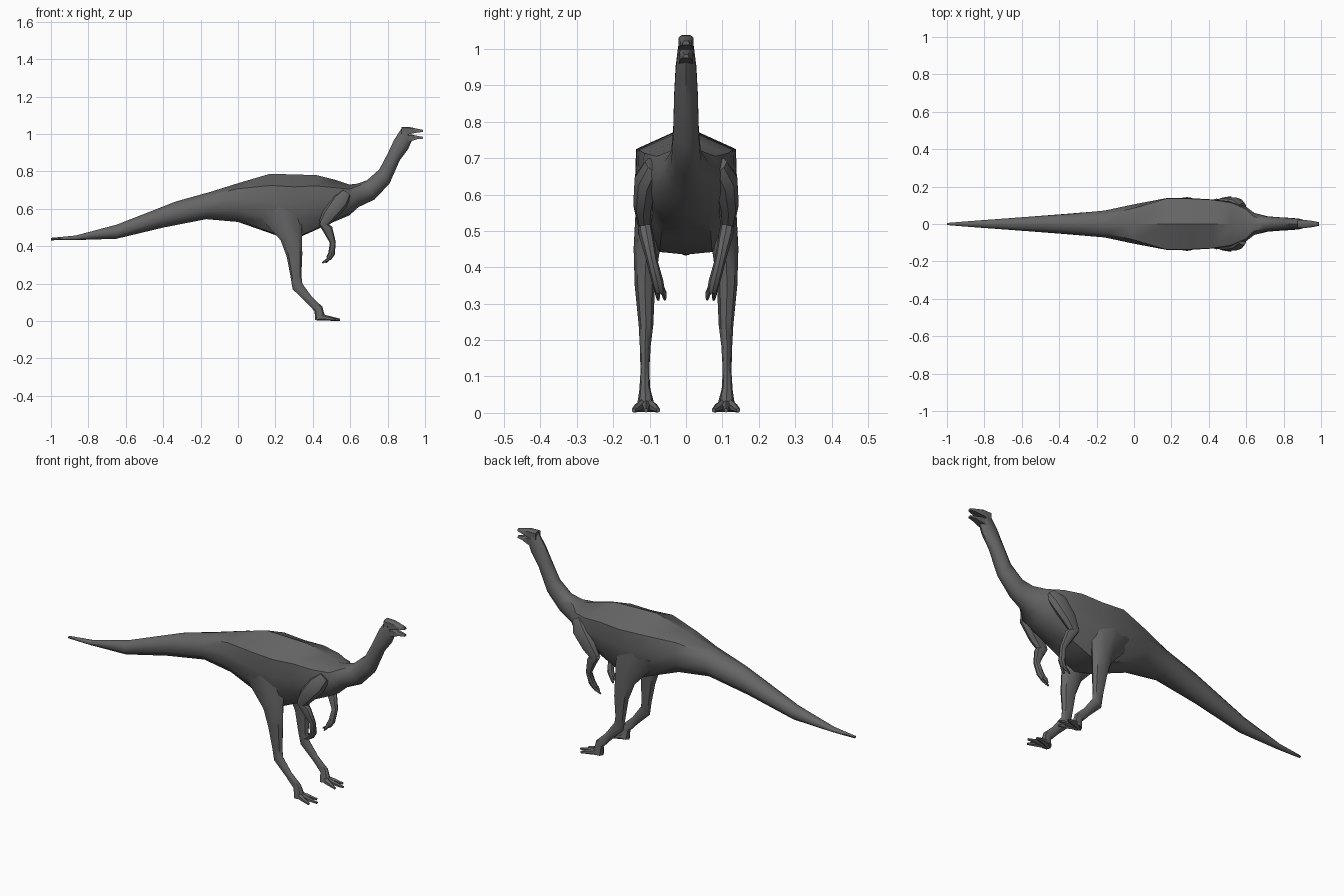
import bpy, bmesh, math
from mathutils import Vector

skin = bpy.data.materials.new("dark grey skin")
skin.diffuse_color = (0.13, 0.13, 0.13, 1)


def loft(name, rings, angle=40):
    """Skin a list of equal-length point rings and cap both ends."""
    bm = bmesh.new()
    loops = [[bm.verts.new(p) for p in r] for r in rings]
    n = len(loops[0])
    for a, b in zip(loops, loops[1:]):
        for i in range(n):
            j = (i + 1) % n
            bm.faces.new((a[i], a[j], b[j], b[i]))
    bm.faces.new(loops[0])
    bm.faces.new(loops[-1])
    bmesh.ops.recalc_face_normals(bm, faces=bm.faces)
    me = bpy.data.meshes.new(name)
    bm.to_mesh(me)
    bm.free()
    me.materials.append(skin)
    ob = bpy.data.objects.new(name, me)
    bpy.context.collection.objects.link(ob)
    bpy.ops.object.select_all(action='DESELECT')
    bpy.context.view_layer.objects.active = ob
    ob.select_set(True)
    bpy.ops.object.shade_smooth_by_angle(angle=math.radians(angle))
    return ob


def tube(name, path, side, n=8):
    """Path of (x, y, z, radius in profile, radius across), y times side."""
    pts = [Vector((p[0], p[1] * side, p[2])) for p in path]
    rings = []
    for i, p in enumerate(pts):
        a, b = pts[max(i - 1, 0)], pts[min(i + 1, len(pts) - 1)]
        t = (b - a).normalized()
        u = t.cross(Vector((0, 1, 0))).normalized()
        v = u.cross(t).normalized()
        ra, rb = path[i][3:]
        rings.append([p + u * ra * math.cos(k * math.tau / n)
                      + v * rb * math.sin(k * math.tau / n) for k in range(n)])
    return loft(name, rings)


# half cross-sections as (depth from top, width): round tail, boxy trunk
ROUND = [(0, 0), (.095, .59), (.345, .95), (.655, .95), (.905, .59), (1, 0)]
BOXY = [(0, 0), (.19, .98), (.45, 1.0), (.75, .88), (.98, .52), (1, 0)]


def section(xt, zt, xb, zb, w, k):
    half = []
    for (t0, w0), (t1, w1) in zip(ROUND, BOXY):
        t, f = t0 + (t1 - t0) * k, (w0 + (w1 - w0) * k) * w
        half.append((xt + (xb - xt) * t, f, zt + (zb - zt) * t))
    return half + [(x, -y, z) for x, y, z in half[-2:0:-1]]


# tail, trunk, neck and skull: top x z, bottom x z, half width, boxiness
body = [
    (-1.0, .445, -1.0, .432, .006, 0), (-.87, .457, -.87, .433, .017, 0),
    (-.65, .515, -.65, .44, .034, 0), (-.33, .64, -.40, .50, .056, 0),
    (-.15, .69, -.17, .545, .075, .15), (0, .737, 0, .53, .108, .5),
    (.17, .787, .20, .46, .140, 1), (.30, .784, .30, .435, .138, 1),
    (.42, .78, .40, .48, .132, 1), (.52, .755, .50, .525, .122, .9),
    (.595, .73, .595, .565, .098, .6), (.64, .735, .645, .61, .062, .1),
    (.69, .753, .73, .65, .043, 0), (.755, .81, .81, .735, .037, 0),
    (.80, .89, .87, .865, .034, 0), (.835, .97, .91, .92, .030, 0),
    (.88, 1.038, .928, .962, .022, 0),
]
body[-3] = (.80, .895, .865, .86, .034, 0)
loft("body_tail_and_neck", [section(*r) for r in body])


# open jaws: x, bottom z, top z, half width
def jaw(name, rows):
    loft(name, [[(x, w, lo), (x, w, hi - .006), (x, w * .6, hi),
                 (x, -w * .6, hi), (x, -w, hi - .006), (x, -w, lo)]
                for x, lo, hi, w in rows])


jaw("upper_jaw", [(.875, .99, 1.038, .020), (.92, 1.0, 1.037, .021),
                  (.96, 1.008, 1.028, .016), (.99, 1.011, 1.022, .009)])
jaw("lower_jaw", [(.885, .955, 1.0, .019), (.925, .962, .998, .019),
                  (.96, .973, .990, .014), (.99, .975, .985, .008)])

for s, tag in ((1, "left"), (-1, "right")):
    # hind leg, thigh buried in the trunk
    tube(tag + "_hind_leg", [
        (.22, .095, .62, .13, .040), (.285, .108, .45, .060, .036),
        (.302, .113, .35, .042, .028), (.310, .110, .24, .029, .020),
        (.318, .112, .185, .030, .015), (.38, .113, .115, .021, .012),
        (.43, .113, .065, .024, .015), (.44, .110, .012, .028, .026)], s)
    # three spread toes
    for nm, dy, tip in (("inner", -.034, .52), ("middle", 0, .545), ("outer", .034, .52)):
        tube(f"{tag}_{nm}_toe", [
            (.425, .11, .024, .022, .014), (.475, .11 + dy * .6, .016, .014, .012),
            (tip, .11 + dy, .007, .006, .006)], s, 6)
    # upper arm sweeping back, forearm forward and down
    tube(tag + "_upper_arm", [
        (.575, .085, .68, .030, .030), (.545, .108, .64, .048, .034),
        (.49, .117, .57, .040, .028), (.455, .114, .52, .026, .020)], s)
    tube(tag + "_forearm", [
        (.445, .115, .53, .018, .018), (.48, .110, .49, .027, .020),
        (.507, .094, .42, .016, .015), (.50, .078, .36, .018, .016),
        (.485, .072, .335, .015, .014)], s)
    # claws
    for nm, x, y in (("front", .475, .060), ("rear", .455, .078)):
        tube(f"{tag}_{nm}_claw", [
            (.497, .074, .352, .012, .010), (.48, y, .328, .009, .008),
            (x - .005, y - .002, .311, .004, .004)], s, 6)
